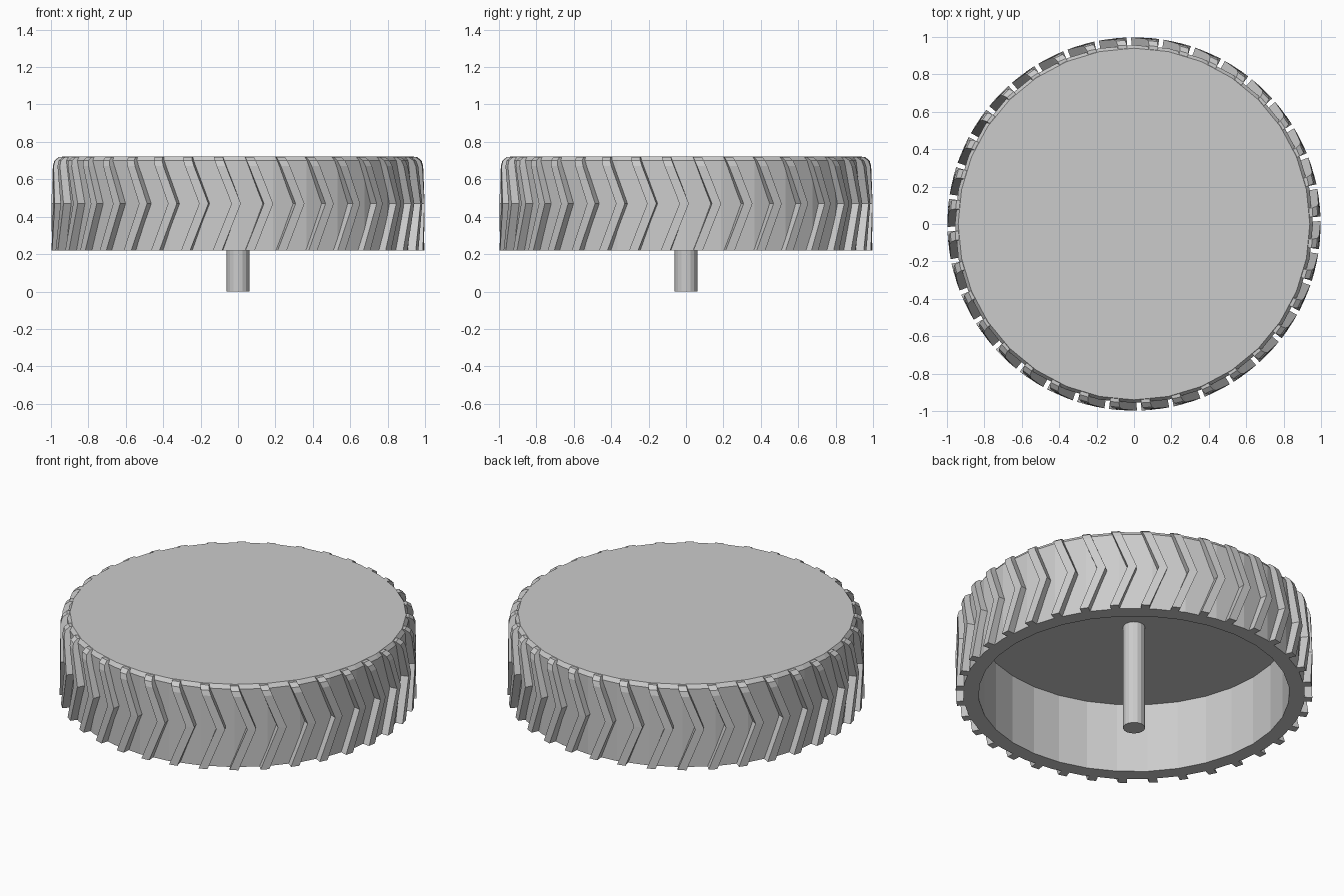
import bpy, bmesh
from math import sin, cos, pi

if "Cube" in bpy.data.objects:
    bpy.data.objects.remove(bpy.data.objects["Cube"])

def finish(name, bm):
    bmesh.ops.recalc_face_normals(bm, faces=bm.faces)
    me = bpy.data.meshes.new(name)
    bm.to_mesh(me)
    bm.free()
    ob = bpy.data.objects.new(name, me)
    bpy.context.collection.objects.link(ob)
    return ob

def polar(r, a, z):
    return (r * cos(a), r * sin(a), z)

def lathe(name, profile, sides):
    """Revolve an (r, z) profile around z, capping both ends."""
    bm = bmesh.new()
    rings = [[bm.verts.new(polar(r, 2 * pi * i / sides, z)) for i in range(sides)]
             for r, z in profile]
    for a, b in zip(rings, rings[1:]):
        for i in range(sides):
            j = (i + 1) % sides
            bm.faces.new((a[i], a[j], b[j], b[i]))
    bm.faces.new(rings[0])
    bm.faces.new(rings[-1])
    return finish(name, bm)

# Hollow wheel body, open underneath, with a small bevel on the top rim
lathe("wheel_body", [(0.87, 0.65), (0.87, 0.22), (0.957, 0.22), (0.957, 0.70),
                     (0.94, 0.723)], 32)

# Axle pin from the ground to the inner face
lathe("axle", [(0.062, 0.0), (0.062, 0.66)], 16)

# Chevron tread bars: each level is (z, outer radius)
COUNT, WIDTH, SWEEP, MID = 36, 0.05, 0.10, 0.47
LEVELS = [(0.22, 0.998), (MID, 0.998), (0.67, 0.992), (0.70, 0.983), (0.72, 0.957)]
bm = bmesh.new()
for k in range(COUNT):
    tip = -pi / 2 + 0.015 + 2 * pi * k / COUNT
    loops = []
    for z, r in LEVELS:
        a1 = tip - SWEEP * abs(z - MID) / 0.25
        a0 = a1 - WIDTH
        loops.append([bm.verts.new(polar(*p)) for p in
                      ((0.93, a0, z), (r, a0, z), (r, a1, z), (0.93, a1, z))])
    for a, b in zip(loops, loops[1:]):
        for i in range(4):
            j = (i + 1) % 4
            bm.faces.new((a[i], a[j], b[j], b[i]))
    bm.faces.new(loops[0])
    bm.faces.new(loops[-1])
finish("tread_bars", bm)
